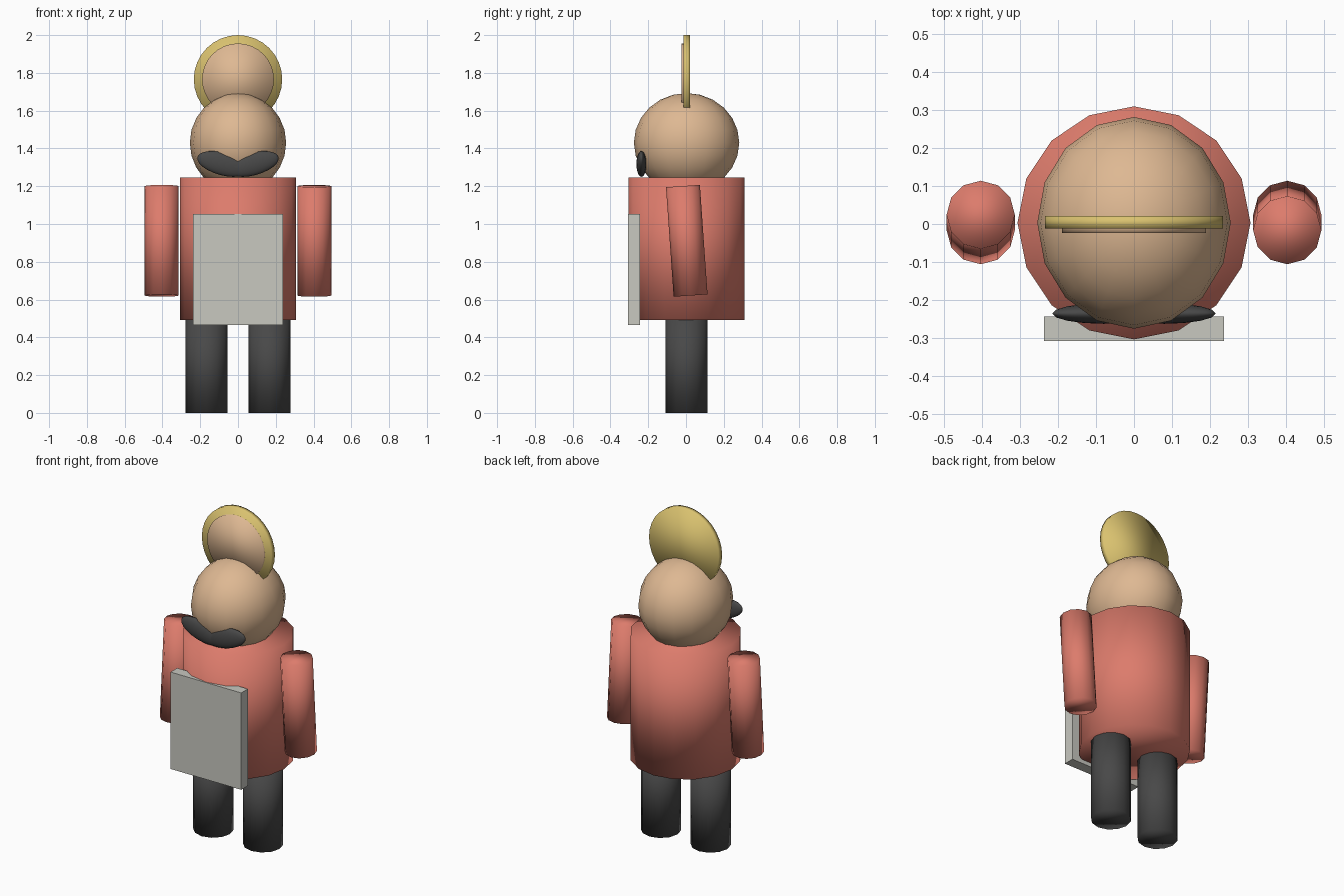
import bpy
from math import radians

cube = bpy.data.objects.get("Cube")
if cube:
    bpy.data.objects.remove(cube, do_unlink=True)


def material(name, rgb):
    m = bpy.data.materials.new(name)
    m.use_nodes = True
    m.diffuse_color = (*rgb, 1)
    m.node_tree.nodes["Principled BSDF"].inputs["Base Color"].default_value = (*rgb, 1)
    return m


coat_red = material("coat red", (0.72, 0.20, 0.15))
skin = material("skin", (0.73, 0.48, 0.29))
straw = material("straw yellow", (0.70, 0.54, 0.16))
charcoal = material("charcoal", (0.065, 0.065, 0.065))
pale_grey = material("pale grey", (0.58, 0.58, 0.53))


def finish(name, mat, smooth=True):
    ob = bpy.context.object
    ob.name = name
    ob.data.materials.append(mat)
    if smooth:
        bpy.ops.object.shade_smooth()
    return ob


def cylinder(name, mat, sides, radius, depth, loc, tilt=0):
    bpy.ops.mesh.primitive_cylinder_add(vertices=sides, radius=radius, depth=depth,
                                        location=loc, rotation=(radians(tilt), 0, 0))
    return finish(name, mat)


def ellipsoid(name, mat, loc, size, turn=0):
    bpy.ops.mesh.primitive_uv_sphere_add(segments=16, ring_count=12, radius=1,
                                         location=loc, rotation=(0, radians(turn), 0))
    bpy.context.object.scale = size
    return finish(name, mat)


# Body and head
cylinder("torso", coat_red, 16, 0.307, 0.755, (0, 0.003, 0.868))
ellipsoid("head", skin, (0, 0.003, 1.43), (0.255, 0.279, 0.263))

# Upright disc hat with a smaller face on its front
cylinder("hat_disc", straw, 32, 0.234, 0.033, (0, 0.004, 1.766), 90)
cylinder("hat_face", skin, 32, 0.19, 0.03, (0, -0.009, 1.766), 90)

# Limbs and moustache halves, with the arms swinging opposite ways
for side, s in (("left", 1), ("right", -1)):
    cylinder(side + "_leg", charcoal, 12, 0.111, 0.5, (s * 0.167, 0.002, 0.25))
    cylinder(side + "_arm", coat_red, 12, 0.09, 0.581, (s * 0.404, 0.004, 0.911), s * 4)
    ellipsoid(side + "_moustache", charcoal, (s * 0.08, -0.236, 1.318),
              (0.14, 0.027, 0.06), -15 * s)

# Flat apron board on the front
bpy.ops.mesh.primitive_cube_add(size=1, location=(0, -0.276, 0.76))
bpy.context.object.scale = (0.474, 0.064, 0.588)
finish("apron", pale_grey, smooth=False)
